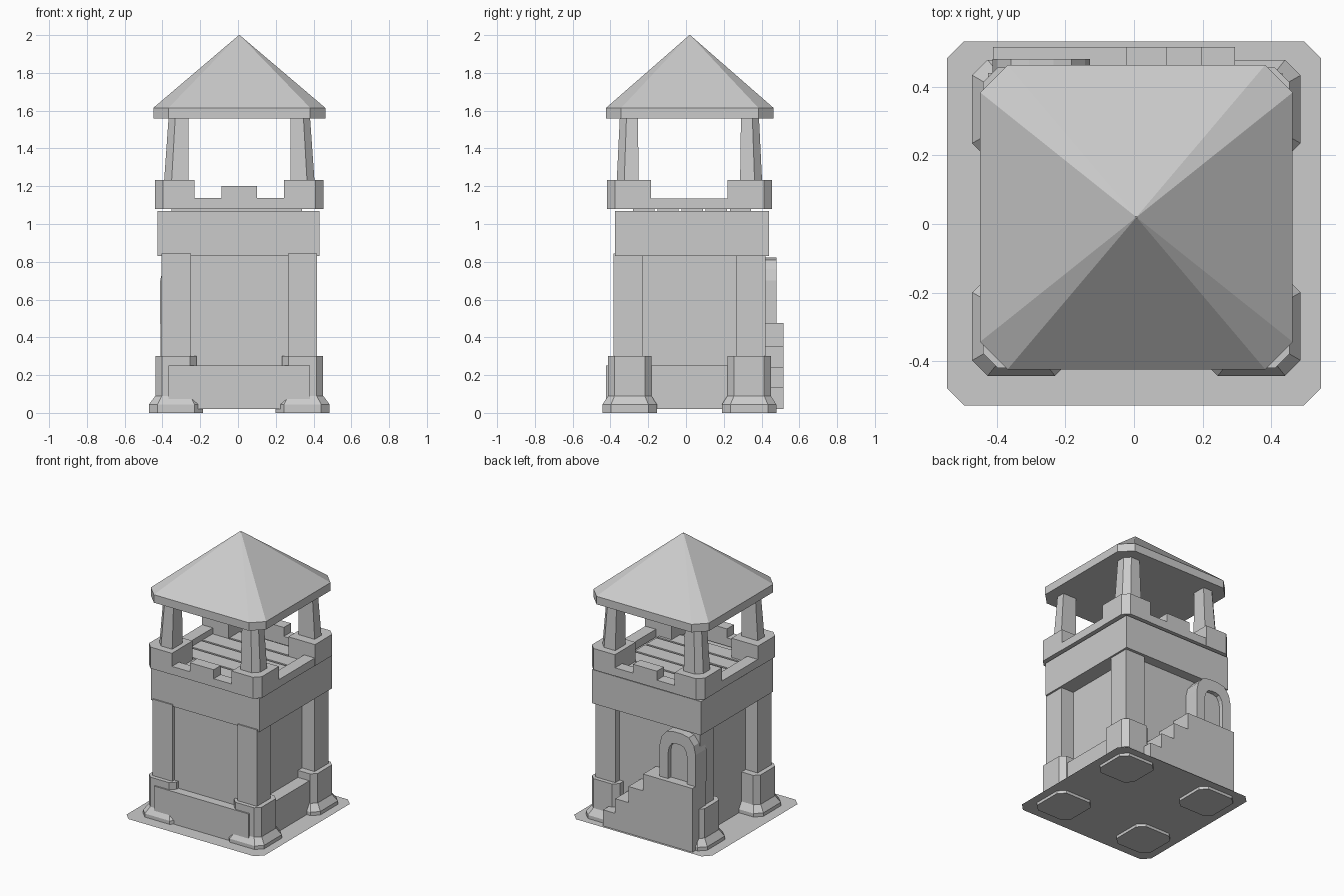
import bpy
import bmesh

if "Cube" in bpy.data.objects:
    bpy.data.objects.remove(bpy.data.objects["Cube"], do_unlink=True)

stone = bpy.data.materials.new("light_grey_stone")
stone.use_nodes = True
GREY = (0.6, 0.6, 0.6, 1)
stone.diffuse_color = GREY
stone.node_tree.nodes["Principled BSDF"].inputs["Base Color"].default_value = GREY

CX, CY = 0.007, 0.018  # tower axis


def finish(name, bm):
    bmesh.ops.recalc_face_normals(bm, faces=bm.faces)
    mesh = bpy.data.meshes.new(name)
    bm.to_mesh(mesh)
    bm.free()
    mesh.materials.append(stone)
    obj = bpy.data.objects.new(name, mesh)
    bpy.context.collection.objects.link(obj)
    return obj


def loft(name, rings):
    """Skin a stack of equal-length point rings and cap both ends."""
    bm = bmesh.new()
    loops = [[bm.verts.new(p) for p in ring] for ring in rings]
    for a, b in zip(loops, loops[1:]):
        for i in range(len(a)):
            j = (i + 1) % len(a)
            bm.faces.new((a[i], a[j], b[j], b[i]))
    bm.faces.new(loops[0])
    bm.faces.new(loops[-1])
    return finish(name, bm)


def box(name, x0, x1, y0, y1, z0, z1):
    corners = ((x0, y0), (x1, y0), (x1, y1), (x0, y1))
    return loft(name, [[(x, y, z) for x, y in corners] for z in (z0, z1)])


def octagon(cx, cy, hx, hy, cut, z):
    pts = [(-hx + cut, -hy), (hx - cut, -hy), (hx, -hy + cut), (hx, hy - cut),
           (hx - cut, hy), (-hx + cut, hy), (-hx, hy - cut), (-hx, -hy + cut)]
    return [(cx + x, cy + y, z) for x, y in pts]


def corner_ring(sx, sy, inner, outer, cut, z):
    """Square in one corner of the tower with its outer corner cut off."""
    (ix, iy), (ox, oy) = inner, outer
    pts = [(ix, iy), (ox, iy), (ox, oy - cut), (ox - cut, oy), (ix, oy)]
    return [(CX + sx * x, CY + sy * y, z) for x, y in pts]


def extrude_y(name, profile, y0, y1):
    return loft(name, [[(x, y, z) for x, z in profile] for y in (y0, y1)])


# Ground plate, a single sheet
bm = bmesh.new()
bm.faces.new([bm.verts.new(p) for p in octagon(0, 0.002, 0.545, 0.53, 0.05, 0.02)])
finish("ground_plate", bm)

# Four corners: feet, bases, columns, battlement blocks and roof posts
for sx, xname in ((-1, "right"), (1, "left")):
    for sy, yname in ((-1, "front"), (1, "back")):
        tag = f"{yname}_{xname}"
        fx, fy = CX + sx * 0.335, CY + sy * 0.316
        loft("foot_" + tag, [octagon(fx, fy, 0.143, 0.144, 0.045, 0),
                             octagon(fx, fy, 0.143, 0.144, 0.045, 0.045),
                             octagon(fx, fy, 0.11, 0.115, 0.035, 0.09)])
        loft("base_" + tag, [octagon(fx, fy, 0.109, 0.115, 0.035, z) for z in (0.08, 0.3)])
        top = 0.845 if sy < 0 else 0.83
        xs = sorted((CX + sx * 0.257, CX + sx * 0.412))
        ys = sorted((CY + sy * 0.248, CY + sy * 0.402))
        box("column_" + tag, *xs, *ys, 0.1, top)
        loft("battlement_corner_" + tag,
             [corner_ring(sx, sy, (0.236, 0.203), (0.446, 0.437), 0.042, z) for z in (1.08, 1.232)])
        loft("roof_post_" + tag,
             [corner_ring(sx, sy, (0.27, 0.268), (0.4, 0.386), 0.04, 1.2),
              corner_ring(sx, sy, (0.27, 0.273), (0.374, 0.368), 0.035, 1.57)])

# Tower body
box("core_wall", -0.31, 0.32, -0.36, 0.37, 0.02, 0.9)
box("upper_block", -0.425, 0.432, -0.375, 0.44, 0.83, 1.07)
box("front_plinth", -0.367, 0.38, -0.423, -0.34, 0.02, 0.25)
box("side_plinth", 0.3, 0.41, -0.25, 0.29, 0.02, 0.25)

# Parapets between the corners, with a merlon front and back
for sy, tag in ((-1, "front"), (1, "back")):
    ys = sorted((CY + sy * 0.355, CY + sy * 0.435))
    box("parapet_" + tag, -0.23, 0.243, *ys, 1.08, 1.138)
    box("merlon_" + tag, -0.087, 0.1, *ys, 1.138, 1.202)
for sx, tag in ((-1, "right"), (1, "left")):
    xs = sorted((CX + sx * 0.36, CX + sx * 0.444))
    box("parapet_" + tag, *xs, -0.186, 0.222, 1.08, 1.136)

# Floor boards
BOARDS = 5
pitch = 0.64 / BOARDS
for i in range(BOARDS):
    y = -0.28 + i * pitch
    box(f"floor_board_{i + 1}", -0.352, 0.34, y, y + pitch - 0.015, 1.065, 1.095)

# Roof: eaves slab rising to a point
eaves = [octagon(CX, CY + 0.002, 0.455, 0.443, 0.08, z) for z in (1.558, 1.615)]
loft("roof", eaves + [octagon(CX, CY + 0.002, 0.002, 0.002, 0.0005, 2)])

# Back staircase as one stepped profile
steps = [(0.294, 0.135), (0.198, 0.24), (0.094, 0.355), (-0.022, 0.475)]
profile = [(-0.411, 0.02), (0.294, 0.02)]
for i, (x, z) in enumerate(steps):
    profile += [(x, z), (steps[i + 1][0] if i < 3 else -0.411, z)]
extrude_y("staircase", profile, 0.36, 0.515)


# Arched door frame: an arch-shaped ring around a recessed door
def arch(half, spring, rise, foot):
    mid = -0.27
    curve = [(1, 0), (0.9, 0.5), (0.62, 0.9), (0.25, 1)]
    right = [(mid + half * x, spring + rise * z) for x, z in curve]
    left = [(2 * mid - x, z) for x, z in reversed(right)]
    return [(mid + half, foot)] + right + left + [(mid - half, foot)]


outer = arch(0.142, 0.7, 0.122, 0.47)
inner = arch(0.075, 0.66, 0.08, 0.47)
extrude_y("door_frame", outer + inner[::-1], 0.36, 0.48)
extrude_y("door", inner, 0.36, 0.45)
